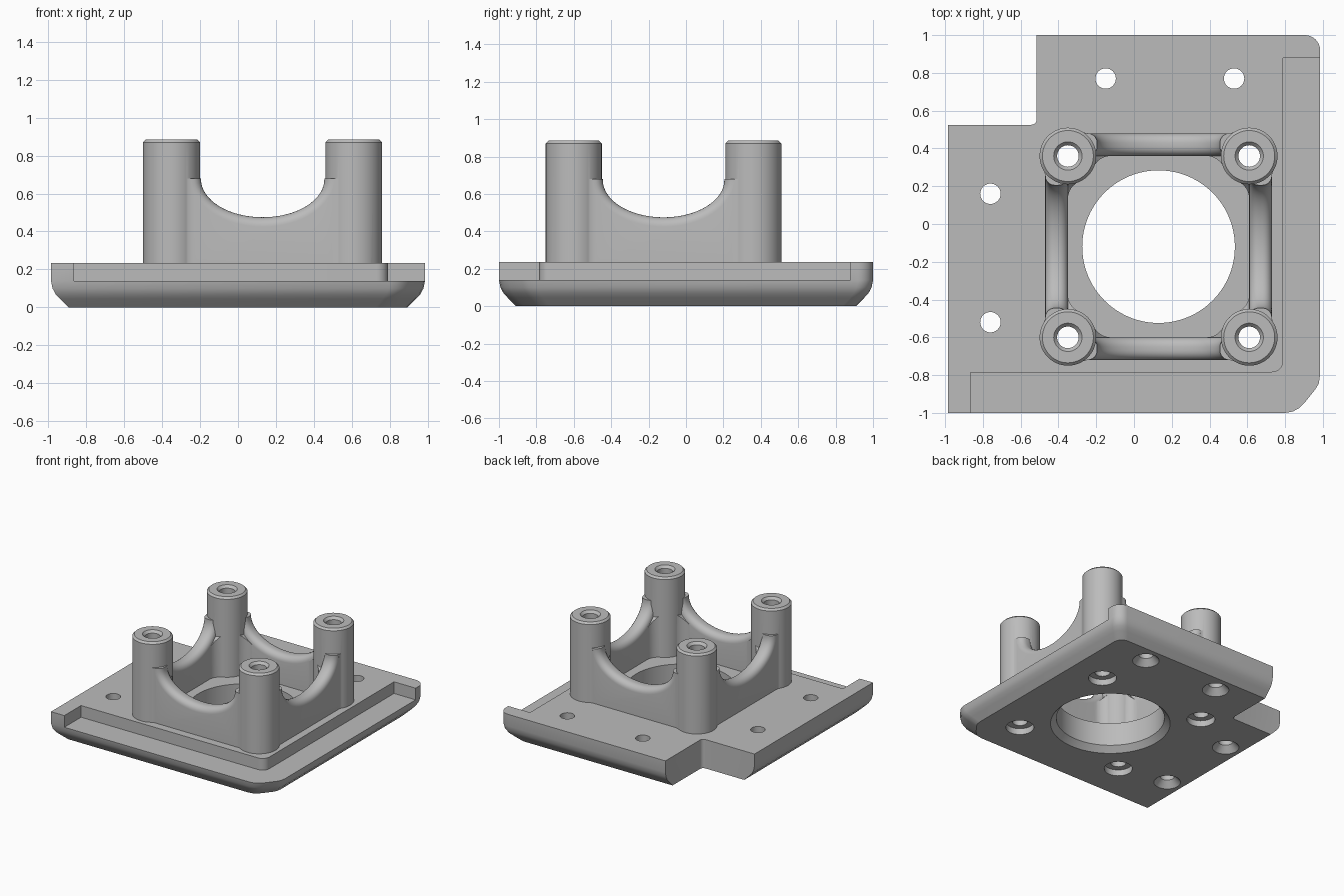
import bpy, bmesh, math

if "Cube" in bpy.data.objects:
    bpy.data.objects.remove(bpy.data.objects["Cube"])

CX, CY = 0.13, -0.12          # centre of the post square
S = 0.48                      # half spacing of the posts
POST_R, FILLET = 0.15, 0.1
LIP_Z, PLATE_Z, POST_Z = 0.14, 0.235, 0.885

grey = bpy.data.materials.new("plain_grey")
grey.use_nodes = True
grey.diffuse_color = (0.5, 0.5, 0.5, 1)
grey.node_tree.nodes["Principled BSDF"].inputs["Base Color"].default_value = (0.5, 0.5, 0.5, 1)


def loft(name, rings):
    """Closed solid skinned through equal-length rings of 3D points."""
    bm = bmesh.new()
    loops = [[bm.verts.new(p) for p in ring] for ring in rings]
    n = len(loops[0])
    for lo, hi in zip(loops, loops[1:]):
        for i in range(n):
            j = (i + 1) % n
            bm.faces.new((lo[i], lo[j], hi[j], hi[i]))
    bm.faces.new(loops[0][::-1])
    bm.faces.new(loops[-1])
    bmesh.ops.recalc_face_normals(bm, faces=bm.faces)
    mesh = bpy.data.meshes.new(name)
    bm.to_mesh(mesh)
    bm.free()
    mesh.materials.append(grey)
    obj = bpy.data.objects.new(name, mesh)
    bpy.context.collection.objects.link(obj)
    return obj


def prism(name, outline, z0, z1):
    return loft(name, [[(x, y, z) for x, y in outline] for z in (z0, z1)])


def arc(cx, cy, r, a0, a1, n=8):
    return [(cx + r * math.cos(a0 + (a1 - a0) * i / n),
             cy + r * math.sin(a0 + (a1 - a0) * i / n)) for i in range(n + 1)]


def lathe(name, x, y, profile, n=48):
    """Vertical turned solid from (radius, z) pairs."""
    return loft(name, [[(px, py, z) for px, py in arc(x, y, r, 0, math.tau, n)[:-1]]
                       for r, z in profile])


def boolean(target, tool, operation):
    mod = target.modifiers.new(operation.lower(), 'BOOLEAN')
    mod.operation = operation
    mod.solver = 'EXACT'
    mod.object = tool
    bpy.context.view_layer.objects.active = target
    bpy.ops.object.modifier_apply(modifier=mod.name)
    bpy.data.objects.remove(tool)


# Base plate with a rounded lower edge
HX, HY = 0.985, 1.0
outline = [(-HX, HY), (-HX, -HY), (0.8, -HY), (0.84, -0.993), (0.875, -0.975), (0.9, -0.95),
           (0.96, -0.875), (0.978, -0.845), (HX, -0.8)]
outline += arc(HX - 0.08, HY - 0.08, 0.08, 0, math.pi / 2)
edge = [(0, 0.092), (0.045, 0.047), (0.07, 0.024), (0.1, 0.008), (LIP_Z, 0), (PLATE_Z, 0)]
body = loft("mount_body", [[(x * (HX - i) / HX, y * (HY - i) / HY, z) for x, y in outline]
                           for z, i in edge])

# Corner notch
notch = [(-1.2, 1.2), (-1.2, 0.525)]
notch += arc(-0.545, 0.555, 0.03, -math.pi / 2, 0, 5) + [(-0.515, 1.2)]
boolean(body, prism("notch_cutter", notch, -0.1, 0.5), 'DIFFERENCE')

# Stepped ledge along the front and one side
ledge = [(-0.865, -1.2), (1.2, -1.2), (1.2, 0.88), (0.79, 0.88)]
ledge += arc(0.73, -0.725, 0.06, 0, -math.pi / 2) + [(-0.865, -0.785)]
boolean(body, prism("ledge_cutter", ledge, LIP_Z, 0.5), 'DIFFERENCE')


def wall_outline(w, side):
    """Square loop that flows around the posts with fillets; side is 1 outside, -1 inside."""
    r = POST_R - 0.002
    fx = w + side * FILLET
    lat = math.sqrt((r + FILLET) ** 2 - fx ** 2)
    half = arc(fx, -lat, FILLET, math.pi if side > 0 else 0, math.atan2(lat, -fx))
    half += arc(0, 0, r, math.atan2(-lat, fx), math.pi / 4 if side > 0 else -0.75 * math.pi, 10)[1:]
    corner = half + [(y, x) for x, y in half[-2::-1]]
    loop = []
    for k in range(4):
        c, s = round(math.cos(k * math.pi / 2)), round(math.sin(k * math.pi / 2))
        for x, y in corner:
            x, y = x + S, y + S
            loop.append((CX + c * x - s * y, CY + s * x + c * y))
    return loop


# Wall ring between the posts
WALL_T = 0.12
walls = prism("wall_ring", wall_outline(WALL_T, 1), 0.18, 0.68)
boolean(walls, prism("ring_cutter", wall_outline(0, -1), 0, 1), 'DIFFERENCE')

# Curved saddles with rounded edges, cut through opposite walls
ROUND = 0.05
steps = []
for i in range(7):
    a = math.pi / 2 * i / 6
    steps.append((WALL_T / 2 - ROUND + ROUND * math.sin(a), ROUND * (1 - math.cos(a))))
mid = S + WALL_T / 2
across = [(mid - t, g) for t, g in reversed(steps)] + [(mid + t, g) for t, g in steps]
across.append((mid + 0.3, ROUND))
across = [(-t, g) for t, g in reversed(across)] + across
for along_y in (True, False):
    rings = []
    for t, g in across:
        section = arc(0, 0, 1, math.pi, math.tau, 32)
        pts = [(u * (0.325 + g), 0.675 + v * (0.2 + g)) for u, v in section]
        pts = [(pts[0][0], 1.0)] + pts + [(pts[-1][0], 1.0)]
        rings.append([(CX + u, CY + t, z) if along_y else (CX + t, CY + u, z) for u, z in pts])
    boolean(walls, loft("saddle_cutter", rings), 'DIFFERENCE')
boolean(body, walls, 'UNION')

# Four posts, then their bores with a counterbore below and a countersink above
centres = [(CX + i * S, CY + j * S) for i in (-1, 1) for j in (-1, 1)]
for x, y in centres:
    post = lathe("post", x, y, [(POST_R, 0.16), (POST_R, POST_Z - 0.015), (POST_R - 0.015, POST_Z)])
    boolean(body, post, 'UNION')
for x, y in centres:
    bore = lathe("post_bore", x, y, [(0.105, -0.1), (0.105, 0.05), (0.057, 0.05),
                                     (0.057, POST_Z - 0.02), (0.075, POST_Z), (0.075, 1)])
    boolean(body, bore, 'DIFFERENCE')

# Central opening, flared underneath
opening = lathe("opening_cutter", CX, CY, [(0.447, -0.1), (0.447, 0), (0.404, 0.045), (0.404, 0.5)], 96)
boolean(body, opening, 'DIFFERENCE')

# Countersunk fixing holes
for x, y in ((-0.15, 0.77), (0.53, 0.77), (-0.76, 0.16), (-0.76, -0.52)):
    hole = lathe("fixing_hole", x, y, [(0.1, -0.1), (0.1, 0), (0.054, 0.05), (0.054, 0.5)], 32)
    boolean(body, hole, 'DIFFERENCE')

bpy.ops.object.select_all(action='DESELECT')
body.select_set(True)
bpy.context.view_layer.objects.active = body
bpy.ops.object.shade_smooth_by_angle(angle=math.radians(30))
